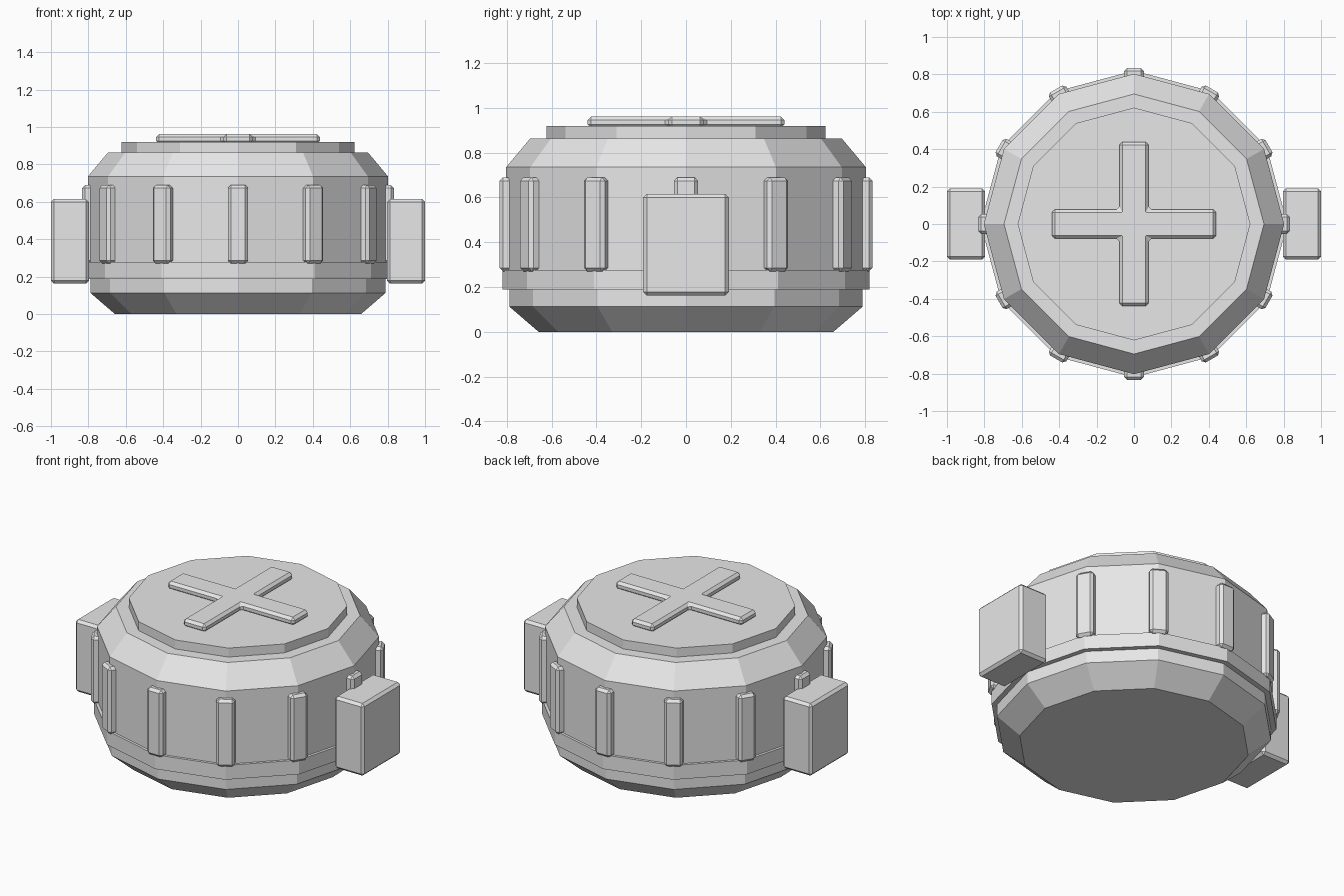
import bpy, bmesh, math
from mathutils import Matrix

cube = bpy.data.objects.get("Cube")
if cube:
    bpy.data.objects.remove(cube, do_unlink=True)

SIDES = 12
BODY_R = 0.803

grey = bpy.data.materials.new("plain grey")
grey.use_nodes = True
grey.diffuse_color = (0.8, 0.8, 0.8, 1)
grey.node_tree.nodes["Principled BSDF"].inputs["Base Color"].default_value = grey.diffuse_color


def finish(name, bm, bevel=0):
    """Turn a bmesh into a flat-shaded object with an optional chamfer."""
    bmesh.ops.recalc_face_normals(bm, faces=bm.faces)
    mesh = bpy.data.meshes.new(name)
    bm.to_mesh(mesh)
    bm.free()
    mesh.materials.append(grey)
    obj = bpy.data.objects.new(name, mesh)
    bpy.context.collection.objects.link(obj)
    if bevel:
        mod = obj.modifiers.new("chamfer", "BEVEL")
        mod.width = bevel
        mod.segments = 1
    return obj


def lathe(name, profile):
    """Twelve-sided solid from (radius, height) pairs, corners on the axes."""
    bm = bmesh.new()
    rings = []
    for r, z in profile:
        angles = [math.tau * i / SIDES for i in range(SIDES)]
        rings.append([bm.verts.new((r * math.cos(a), r * math.sin(a), z)) for a in angles])
    for low, high in zip(rings, rings[1:]):
        for i in range(SIDES):
            j = (i + 1) % SIDES
            bm.faces.new((low[i], low[j], high[j], high[i]))
    bm.faces.new(rings[0][::-1])
    bm.faces.new(rings[-1])
    return finish(name, bm)


def box(name, center, size, bevel, angle=0):
    """Chamfered box, turned around the vertical axis."""
    bm = bmesh.new()
    bmesh.ops.create_cube(bm, size=1)
    bmesh.ops.scale(bm, vec=size, verts=bm.verts)
    bmesh.ops.translate(bm, vec=center, verts=bm.verts)
    bmesh.ops.rotate(bm, matrix=Matrix.Rotation(angle, 3, "Z"), verts=bm.verts)
    return finish(name, bm, bevel)


# Stacked body shells
lathe("base", [(0.658, 0), (0.789, 0.113), (0.789, 0.2)])
lathe("lower_band", [(0.82, 0.188), (0.82, 0.277)])
lathe("main_body", [(BODY_R, 0.27), (BODY_R, 0.735), (0.695, 0.864)])
lathe("top_plate", [(0.622, 0.855), (0.622, 0.92)])

# Raised cross on the lid
arm, half = 0.439, 0.078
quarter = [(arm, -half), (arm, half), (half, half)]
bm = bmesh.new()
outline = []
for turn in range(4):
    rot = Matrix.Rotation(turn * math.pi / 2, 3, "Z")
    outline += [bm.verts.new(rot @ Matrix.Translation((x, y, 0.91)).translation) for x, y in quarter]
face = bm.faces.new(outline)
extruded = bmesh.ops.extrude_face_region(bm, geom=[face])
top = [g for g in extruded["geom"] if isinstance(g, bmesh.types.BMVert)]
bmesh.ops.translate(bm, vec=(0, 0, 0.052), verts=top)
finish("top_cross", bm, 0.016)

# Vertical grip ribs on every corner
for i in range(SIDES):
    box(f"grip_rib_{i + 1}", (0.803, 0, 0.48), (0.06, 0.107, 0.42), 0.016, math.tau * i / SIDES)

# Side blocks
for name, side in (("left_block", 1), ("right_block", -1)):
    box(name, (side * 0.8985, 0, 0.389), (0.203, 0.382, 0.452), 0.016)
